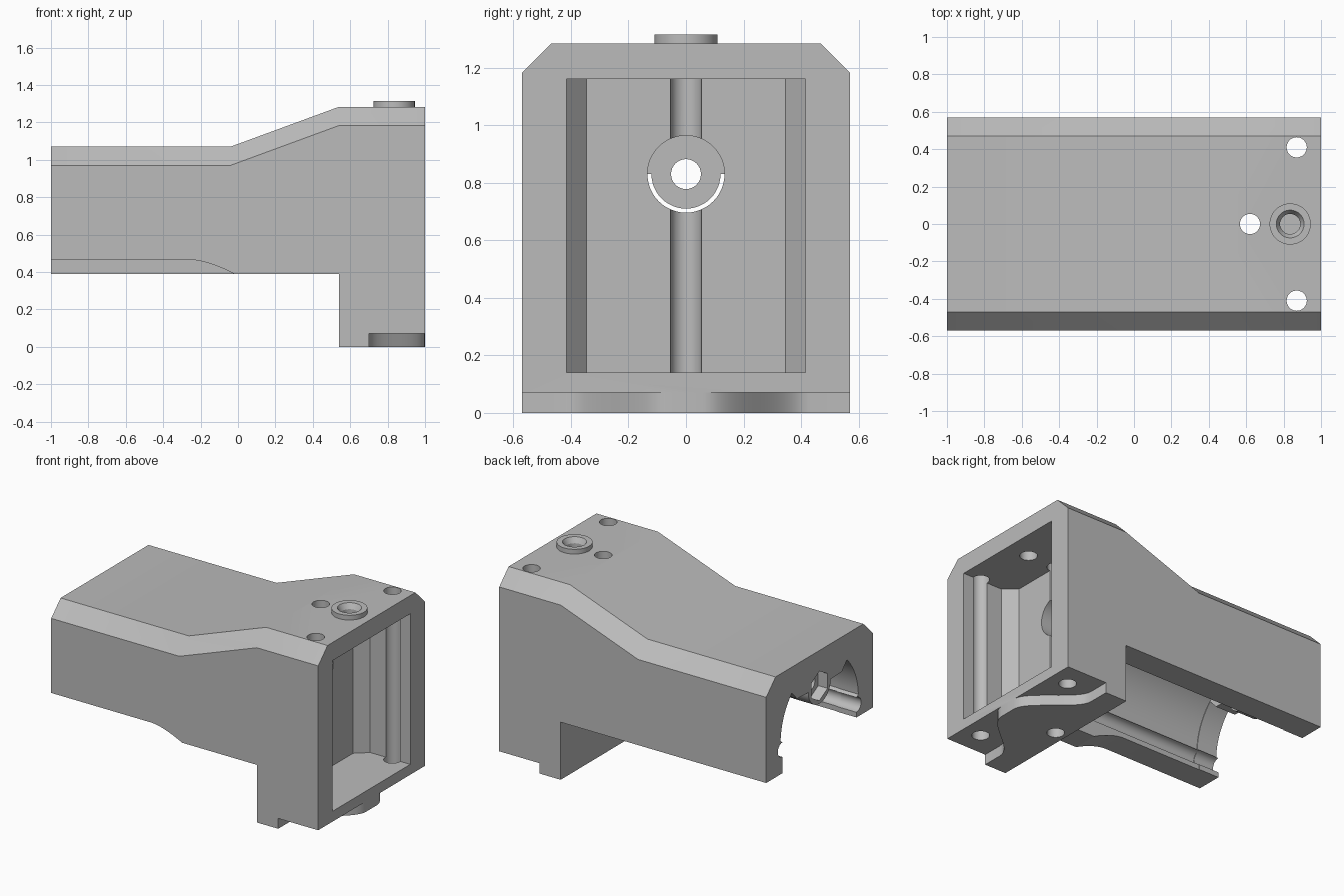
import bpy, bmesh
from math import sin, cos, pi, radians

if "Cube" in bpy.data.objects:
    bpy.data.objects.remove(bpy.data.objects["Cube"], do_unlink=True)

grey = bpy.data.materials.new("plain grey")
grey.use_nodes = True
GREY = (0.5, 0.5, 0.5, 1)
grey.diffuse_color = GREY
for node in grey.node_tree.nodes:
    if node.type == 'BSDF_PRINCIPLED':
        node.inputs["Base Color"].default_value = GREY


def loft(name, rings):
    """Closed solid through a list of equal-sized rings."""
    bm = bmesh.new()
    loops = [[bm.verts.new(p) for p in ring] for ring in rings]
    n = len(loops[0])
    for a, b in zip(loops, loops[1:]):
        for i in range(n):
            j = (i + 1) % n
            bm.faces.new((a[i], a[j], b[j], b[i]))
    bm.faces.new(loops[0])
    bm.faces.new(loops[-1])
    bmesh.ops.recalc_face_normals(bm, faces=bm.faces)
    mesh = bpy.data.meshes.new(name)
    bm.to_mesh(mesh)
    bm.free()
    mesh.materials.append(grey)
    obj = bpy.data.objects.new(name, mesh)
    bpy.context.collection.objects.link(obj)
    return obj


def prism(name, pts, axis, lo, hi):
    """Extrude a flat outline along one axis."""
    place = {'x': lambda p, d: (d, p[0], p[1]),
             'y': lambda p, d: (p[0], d, p[1]),
             'z': lambda p, d: (p[0], p[1], d)}[axis]
    return loft(name, [[place(p, d) for p in pts] for d in (lo, hi)])


def arc(cx, cy, r, start, end, steps):
    angles = [radians(start + (end - start) * i / steps) for i in range(steps + 1)]
    return [(cx + r * cos(a), cy + r * sin(a)) for a in angles]


def disc(cx, cy, r, sides=40):
    return arc(cx, cy, r, 0, 360, sides)[:-1]


def combine(target, tool, operation='DIFFERENCE'):
    tool.hide_render = True
    mod = target.modifiers.new(tool.name, 'BOOLEAN')
    mod.operation = operation
    mod.solver = 'EXACT'
    mod.object = tool
    bpy.ops.object.select_all(action='DESELECT')
    target.select_set(True)
    bpy.context.view_layer.objects.active = target
    bpy.ops.object.modifier_apply(modifier=mod.name)
    bpy.data.objects.remove(tool, do_unlink=True)


# Housing: chamfered section swept along its stepped roof line
W, C = 0.57, 0.10


def section(x, top):
    half = [(W, 0), (W, top - C), (W - C, top)]
    return [(x, y, z) for y, z in half + [(-y, z) for y, z in reversed(half)]]


housing = loft("housing", [section(x, t) for x, t in
                           ((-1, 1.07), (-0.04, 1.07), (0.54, 1.283), (1, 1.283))])

# Raised collar on the roof
combine(housing, prism("collar", disc(0.835, 0, 0.11, 48), 'z', 1.2, 1.315), 'UNION')

# Clear the space under the long arm
combine(housing, prism("underside_cut", [(-1.2, -0.2), (0.54, -0.2), (0.54, 0.39), (-1.2, 0.39)],
                       'y', -0.8, 0.8))

# Raised lower edge of the front wall
slope = [(-0.25 + 0.23 * i / 10, 0.465 - 0.075 * (i / 10) ** 1.6) for i in range(11)]
combine(housing, prism("edge_cut", [(-1.2, 0.3), (-1.2, 0.465)] + slope + [(-0.02, 0.3)],
                       'y', -0.8, 0))


# Arched channel, with an end plate and hanging round boss
def channel(inset, with_boss):
    y = 0.40 - inset
    half = [(y, 0.2)] + arc(y, 0.55, 0.05, -90, 90, 10)
    if with_boss:
        half += arc(0, 0.6, 0.42 - inset, 2, 45, 12)
        half += [(0.24, 0.835)] + arc(0, 0.83, 0.12, 0, -90, 12)
    else:
        half += arc(0, 0.6, 0.42, 2, 90, 24)
    half[-1] = (0, half[-1][1])
    return half + [(-a, b) for a, b in reversed(half[:-1])]


combine(housing, prism("channel_cut", channel(0, False), 'x', -0.85, 0.54))
combine(housing, prism("opening_cut", channel(0.004, True), 'x', -1.1, -0.8))

# Bolt hole and hexagonal nut seat in the boss
combine(housing, prism("bolt_cut", disc(0, 0.83, 0.052, 32), 'x', -1.1, -0.7))
combine(housing, prism("nut_cut", arc(0, 0.83, 0.1, 30, 330, 5), 'x', -1.1, -0.93))

# Pocket in the tall end, with angled inner corners
pocket = [(1.1, 0.415), (0.70, 0.415), (0.62, 0.345)]
combine(housing, prism("pocket_cut", pocket + [(x, -y) for x, y in reversed(pocket)],
                       'z', 0.14, 1.16))
combine(housing, prism("bore_cut", disc(0, 0.83, 0.134, 48), 'x', 0.4, 0.75))

# Curved relief on both sides of the foot
for side in (1, -1):
    curve = [(0.70, 0.7)]
    for i in range(17):
        t = i / 16
        curve.append((0.70 + 0.30 * t * t * (3 - 2 * t), 0.43 - 0.37 * t))
    curve += [(1.1, 0.06), (1.1, 0.7)]
    combine(housing, prism("foot_cut", [(x, side * y) for x, y in curve], 'z', -0.1, 0.07))

# Vertical screw holes
for x, y in ((0.62, 0), (0.87, 0.41), (0.87, -0.41)):
    combine(housing, prism("screw_cut", disc(x, y, 0.054, 32), 'z', -0.2, 1.5))

# Countersunk collar hole
rings = [(0.054, 1.1), (0.054, 1.28), (0.075, 1.316), (0.075, 1.4)]
combine(housing, loft("collar_cut", [[(x, y, z) for x, y in disc(0.835, 0, r, 32)]
                                     for r, z in rings]))

bpy.ops.object.select_all(action='DESELECT')
housing.select_set(True)
bpy.context.view_layer.objects.active = housing
bpy.ops.object.shade_smooth_by_angle(angle=radians(25))
